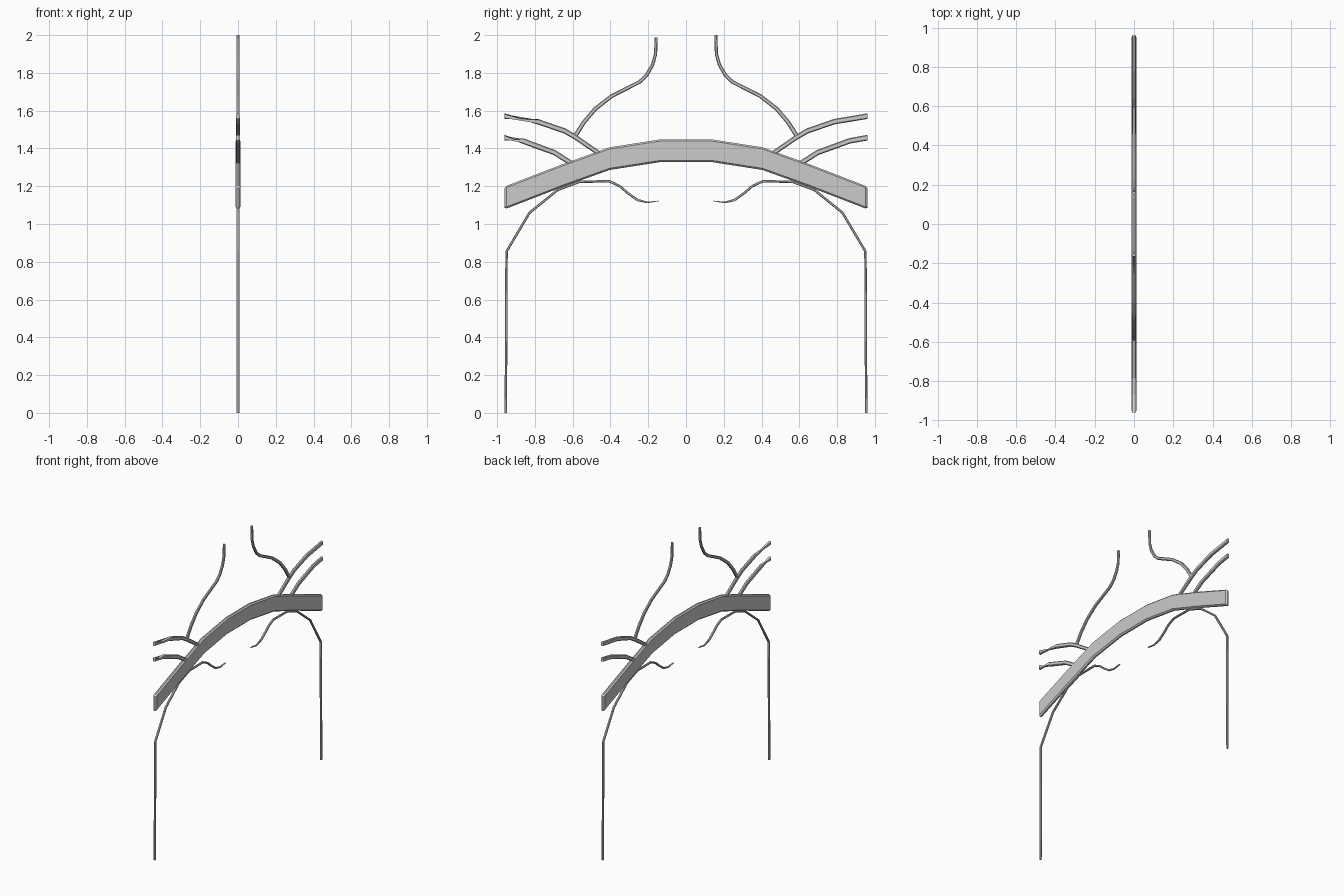
import bpy, bmesh
from mathutils import Vector

if "Cube" in bpy.data.objects:
    bpy.data.objects.remove(bpy.data.objects["Cube"])


def section(h, d, c):
    # chamfered rectangle: h = half height in the y-z plane, d = half depth along x
    return [(d, h - c), (d - c, h), (c - d, h), (-d, h - c),
            (-d, c - h), (c - d, -h), (d - c, -h), (d, c - h)]


def sweep(name, stations, upright_all=False, upright_end=False):
    # stations: (y, z, half height, half depth, chamfer)
    bm = bmesh.new()
    pts = [Vector((s[0], s[1])) for s in stations]
    rings = []
    for i, (y, z, h, d, c) in enumerate(stations):
        a = (pts[i] - pts[i - 1]).normalized() if i else None
        b = (pts[i + 1] - pts[i]).normalized() if i < len(pts) - 1 else None
        t = (a + b).normalized() if a and b else (a or b)
        k = 1 / max(0.5, t.dot(a or b))
        n = Vector((-t.y, t.x)) * k
        if upright_all or (upright_end and b is None):
            n = Vector((0, 1))
        rings.append([bm.verts.new((x, y + n.x * v, z + n.y * v))
                      for x, v in section(h, d, c)])
    for r, q in zip(rings, rings[1:]):
        for j in range(8):
            bm.faces.new((r[j], r[(j + 1) % 8], q[(j + 1) % 8], q[j]))
    bm.faces.new(rings[0])
    bm.faces.new(rings[-1])
    bmesh.ops.recalc_face_normals(bm, faces=bm.faces)
    mesh = bpy.data.meshes.new(name)
    bm.to_mesh(mesh)
    bm.free()
    obj = bpy.data.objects.new(name, mesh)
    bpy.context.collection.objects.link(obj)


def rod(name, path, side, h, d, h_end=None, upright_end=False):
    h_end = h if h_end is None else h_end
    last = len(path) - 1
    st = []
    for i, (y, z) in enumerate(path):
        w = h + (h_end - h) * i / last
        st.append((side * y, z, w, d, min(w, d) * 0.5))
    sweep(name, st, upright_end=upright_end)


# Main arched beam, with chamfered edges and ends
half = [(0.95, 1.142), (0.655, 1.256), (0.405, 1.346), (0.135, 1.388)]
arch = [(-y, z) for y, z in half] + [(y, z) for y, z in reversed(half)]
body = [(y, z, 0.06, 0.0135, 0.009) for y, z in arch]
tips = [(s * 0.96, 1.138, 0.052, 0.0055, 0.002) for s in (-1, 1)]
sweep("arched_beam", [tips[0]] + body + [tips[1]], upright_all=True)

for side, tag in ((-1, "left"), (1, "right")):
    # Slim leg that runs up under the beam and curls inward to a fine tip
    rod("leg_" + tag, [(0.954, 0), (0.95, 0.855), (0.828, 1.06), (0.68, 1.18),
                       (0.563, 1.224), (0.405, 1.226), (0.35, 1.2),
                       (0.31, 1.165), (0.257, 1.127)], side, 0.0065, 0.0075)
    rod("leg_tip_" + tag, [(0.257, 1.127), (0.204, 1.114), (0.146, 1.122)],
        side, 0.0065, 0.006, 0.0015)
    # Outward branches
    rod("upper_branch_" + tag, [(0.455, 1.37), (0.58, 1.456), (0.643, 1.493),
                                (0.786, 1.542), (0.96, 1.571)],
        side, 0.012, 0.01, 0.015, True)
    rod("lower_branch_" + tag, [(0.61, 1.323), (0.696, 1.378), (0.865, 1.44),
                                (0.96, 1.457)], side, 0.013, 0.01, 0.015, True)
    # Tall curling branch
    rod("tall_branch_" + tag, [(0.592, 1.457), (0.542, 1.537), (0.48, 1.61),
                               (0.394, 1.677), (0.246, 1.752), (0.209, 1.787),
                               (0.177, 1.843), (0.161, 1.9),
                               (0.158, 2.0 if side > 0 else 1.988)],
        side, 0.0115, 0.0085, 0.008)
